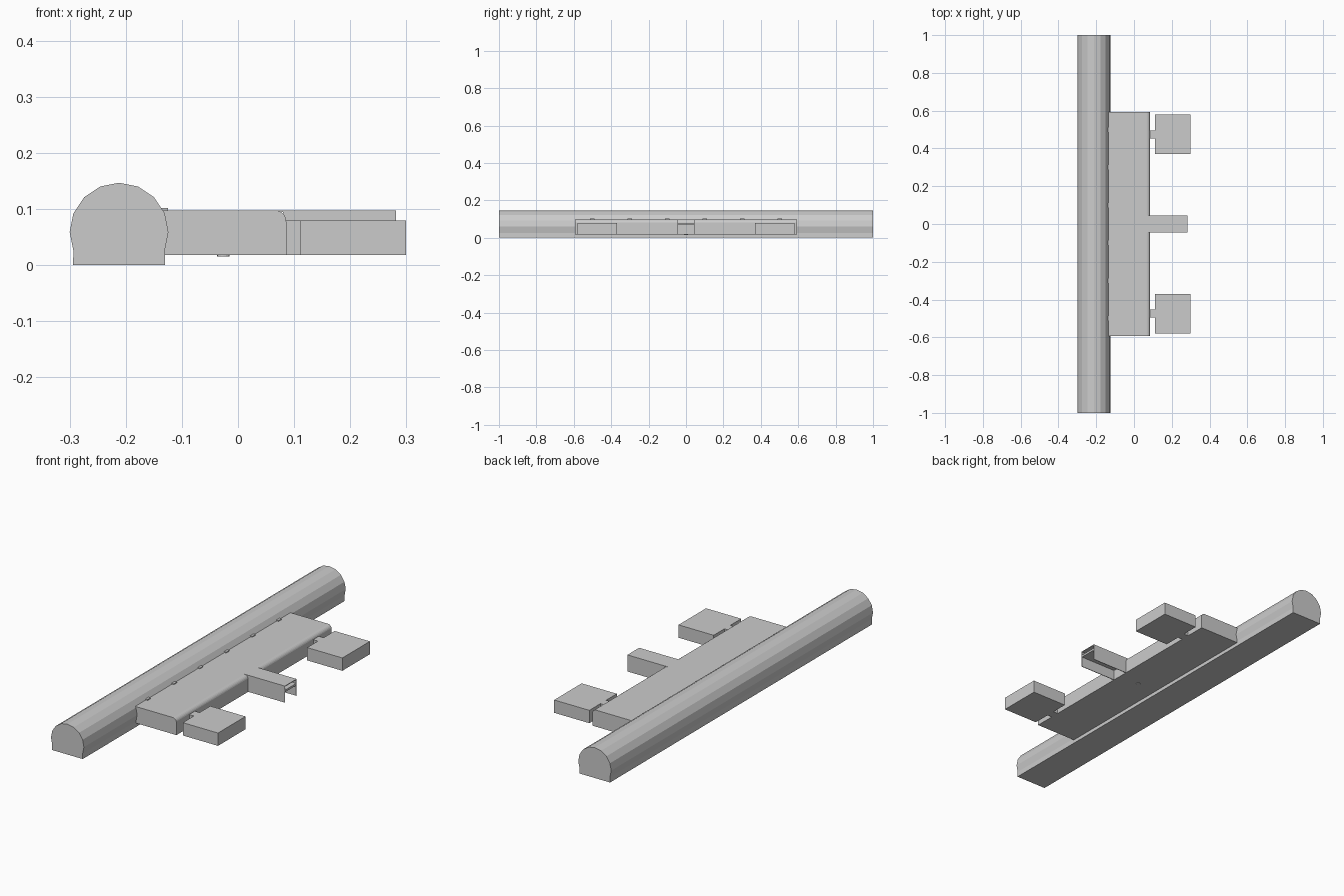
import bpy, bmesh, math

if "Cube" in bpy.data.objects:
    bpy.data.objects.remove(bpy.data.objects["Cube"])


def make(name, verts, faces):
    me = bpy.data.meshes.new(name)
    me.from_pydata(verts, [], faces)
    bm = bmesh.new()
    bm.from_mesh(me)
    bmesh.ops.recalc_face_normals(bm, faces=bm.faces)
    bm.to_mesh(me)
    bm.free()
    ob = bpy.data.objects.new(name, me)
    bpy.context.collection.objects.link(ob)
    return ob


def extrude_y(name, profile, y0, y1):
    """Prism with an x-z profile, running from y0 to y1."""
    n = len(profile)
    verts = [(x, y, z) for y in (y0, y1) for x, z in profile]
    faces = [list(range(n)), list(range(n, 2 * n))]
    faces += [[i, (i + 1) % n, n + (i + 1) % n, n + i] for i in range(n)]
    return make(name, verts, faces)


def box(name, x0, x1, y0, y1, z0, z1):
    return extrude_y(name, [(x0, z0), (x1, z0), (x1, z1), (x0, z1)], y0, y1)


# Long faceted rail: 16-sided arc on a flat base
cx, cz, r = -0.212, 0.059, 0.088
arc = [(cx + r * math.cos(math.radians(a * 22.5)),
        cz + r * math.sin(math.radians(a * 22.5))) for a in range(-1, 10)]
extrude_y("rail", [(-0.294, 0), (-0.130, 0)] + arc, -1, 1)

# Flat housing with a rounded outer top edge
round_edge = [(0.066 + 0.02 * math.cos(math.radians(a)),
               0.078 + 0.02 * math.sin(math.radians(a))) for a in range(0, 91, 15)]
extrude_y("housing", [(-0.142, 0.018), (0.086, 0.018)] + round_edge +
          [(-0.142, 0.098)], -0.593, 0.593)

# Row of small clips where the housing meets the rail
for i in range(6):
    y = -0.5 + 0.2 * i
    box("clip", -0.142, -0.125, y - 0.012, y + 0.012, 0.09, 0.102)

# Pads on short necks, one at each end
for s in (-1, 1):
    ya, yb = sorted((s * 0.37, s * 0.58))
    box("pad", 0.111, 0.299, ya, yb, 0.018, 0.08)
    ya, yb = sorted((s * 0.452, s * 0.495))
    box("pad_neck", 0.08, 0.112, ya, yb, 0.018, 0.08)

# Central arm: thin channel open at the end and underneath
t = 0.003
box("arm_top", 0.066, 0.282, -0.045, 0.045, 0.098 - t, 0.098)
for s in (-1, 1):
    ya, yb = sorted((s * 0.045, s * (0.045 - t)))
    box("arm_wall", 0.08, 0.282, ya, yb, 0.018, 0.098 - t)
box("arm_shelf", 0.08, 0.282, -0.045 + t, 0.045 - t, 0.068, 0.078)

# Small button under the housing
bpy.ops.mesh.primitive_cylinder_add(vertices=16, radius=0.011, depth=0.004,
                                    location=(-0.026, 0, 0.018))
bpy.context.object.name = "button"
